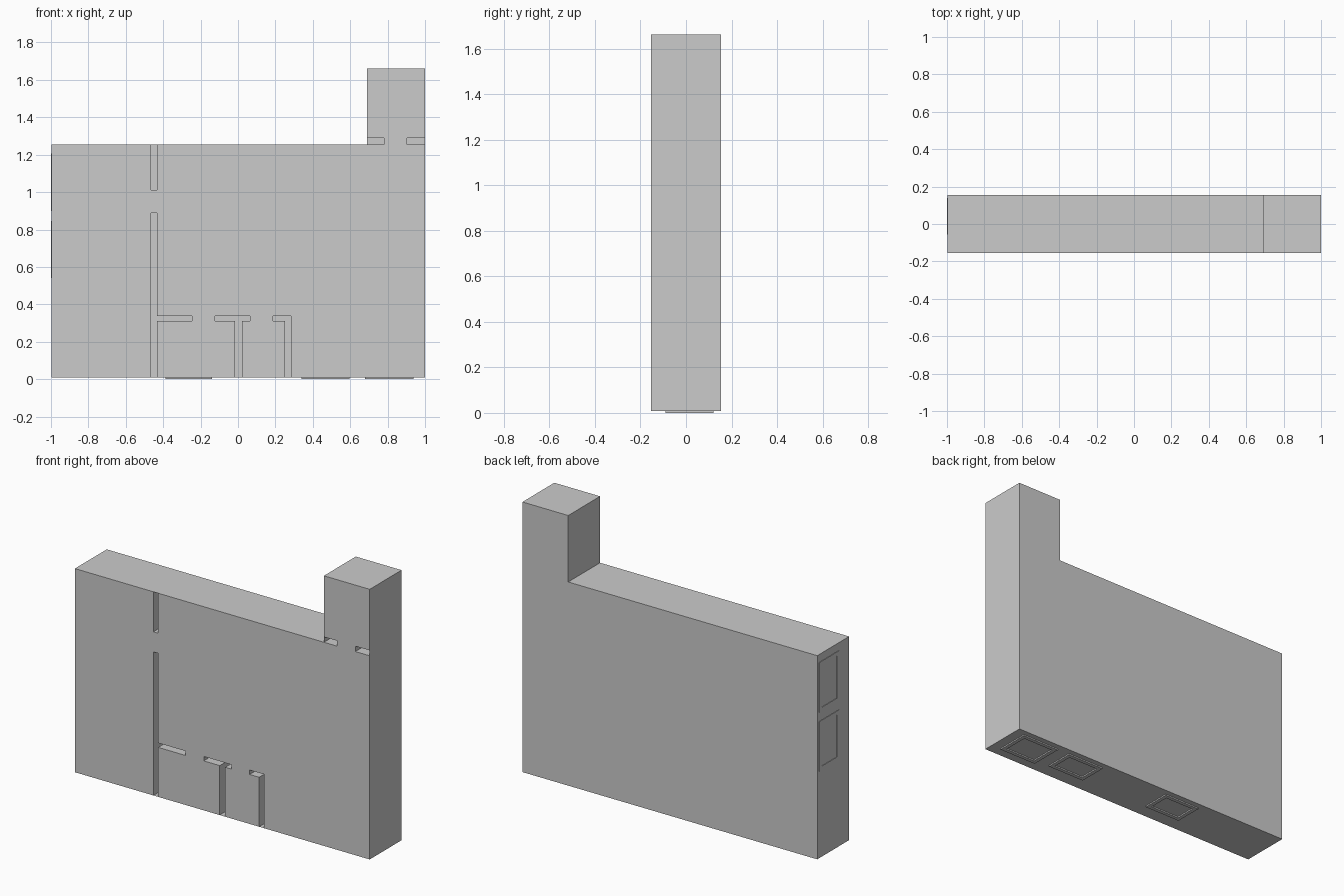
import bpy, bmesh
from mathutils import Vector

if "Cube" in bpy.data.objects:
    bpy.data.objects.remove(bpy.data.objects["Cube"])

LEFT, RIGHT, BOTTOM, MID, TOP = -0.997, 1.0, 0.008, 1.255, 1.662
FRONT, BACK = -0.154, 0.154
TOWER = 0.69

# Partition walls seen as open slots in the front: x0, x1, z0, z1
WALLS = [
    (-0.465, -0.433, 1.01, MID), (-0.465, -0.433, BOTTOM, 0.887),
    (-0.433, -0.247, 0.311, 0.338), (-0.124, 0.063, 0.311, 0.338),
    (-0.016, 0.021, BOTTOM, 0.311), (0.187, 0.283, 0.311, 0.338),
    (0.251, 0.283, BOTTOM, 0.311),
    (TOWER, 0.78, MID, 1.288), (0.903, RIGHT, MID, 1.288),
]


def finish(bm, name):
    mesh = bpy.data.meshes.new(name)
    bm.to_mesh(mesh)
    bm.free()
    obj = bpy.data.objects.new(name, mesh)
    bpy.context.collection.objects.link(obj)
    return obj


def cell_type(x, z):
    if not (LEFT < x < RIGHT and BOTTOM < z < TOP) or (x < TOWER and z > MID):
        return "outside"
    if any(a < x < b and c < z < d for a, b, c, d in WALLS):
        return "wall"
    return "room"


def build_shell():
    """Room volume: closed back and outer sides, front open over the partitions."""
    xs = sorted({LEFT, RIGHT, TOWER} | {v for w in WALLS for v in w[:2]})
    zs = sorted({BOTTOM, MID, TOP} | {v for w in WALLS for v in w[2:]})
    bm = bmesh.new()

    def quad(pts, normal):
        f = bm.faces.new([bm.verts.new(p) for p in pts])
        f.normal_update()
        if f.normal.dot(Vector(normal)) < 0:
            f.normal_flip()

    for x0, x1 in zip(xs, xs[1:]):
        for z0, z1 in zip(zs, zs[1:]):
            cx, cz = (x0 + x1) / 2, (z0 + z1) / 2
            kind = cell_type(cx, cz)
            if kind == "outside":
                continue
            rect = [(x0, z0), (x1, z0), (x1, z1), (x0, z1)]
            quad([(x, BACK, z) for x, z in rect], (0, 1, 0))
            if kind == "room":
                quad([(x, FRONT, z) for x, z in rect], (0, -1, 0))
            for i, (dx, dz) in enumerate([(0, -1), (1, 0), (0, 1), (-1, 0)]):
                e = 1e-4
                other = cell_type(cx + dx * ((x1 - x0) / 2 + e),
                                  cz + dz * ((z1 - z0) / 2 + e))
                if other == "outside" or (kind == "room" and other == "wall"):
                    (ax, az), (bx, bz) = rect[i], rect[(i + 1) % 4]
                    quad([(ax, FRONT, az), (bx, FRONT, bz),
                          (bx, BACK, bz), (ax, BACK, az)], (dx, 0, dz))
    bmesh.ops.remove_doubles(bm, verts=bm.verts, dist=1e-5)
    bmesh.ops.dissolve_limit(bm, angle_limit=0.01, verts=bm.verts, edges=bm.edges)
    return finish(bm, "room_shell")


def window_frame(name, place, a0, a1, b0, b1, depth, rim=0.024):
    """Raised rectangular ring; place maps (along, across, out) to 3D."""
    bm = bmesh.new()

    def loop(inset, out):
        return [bm.verts.new(place(a, b, out)) for a, b in
                [(a0 + inset, b0 + inset), (a1 - inset, b0 + inset),
                 (a1 - inset, b1 - inset), (a0 + inset, b1 - inset)]]

    loops = [loop(0, 0), loop(0, depth), loop(rim, depth), loop(rim, 0)]
    for p, q in zip(loops, loops[1:] + loops[:1]):
        for i in range(4):
            j = (i + 1) % 4
            bm.faces.new([p[i], p[j], q[j], q[i]])
    bmesh.ops.recalc_face_normals(bm, faces=bm.faces)
    return finish(bm, name)


build_shell()

# Windows on the left side
for i, (z0, z1) in enumerate([(0.54, 0.845), (0.90, 1.207)]):
    window_frame(f"side_window_{i + 1}", lambda a, b, o: (LEFT - o, b, a),
                 z0, z1, -0.055, 0.138, LEFT + 1)

# Windows on the underside
for i, (x0, x1, y0) in enumerate([(-0.388, -0.14, -0.06), (0.34, 0.595, -0.06),
                                  (0.68, 0.938, -0.09)]):
    window_frame(f"bottom_window_{i + 1}", lambda a, b, o: (a, b, BOTTOM - o),
                 x0, x1, y0, 0.12, BOTTOM)
